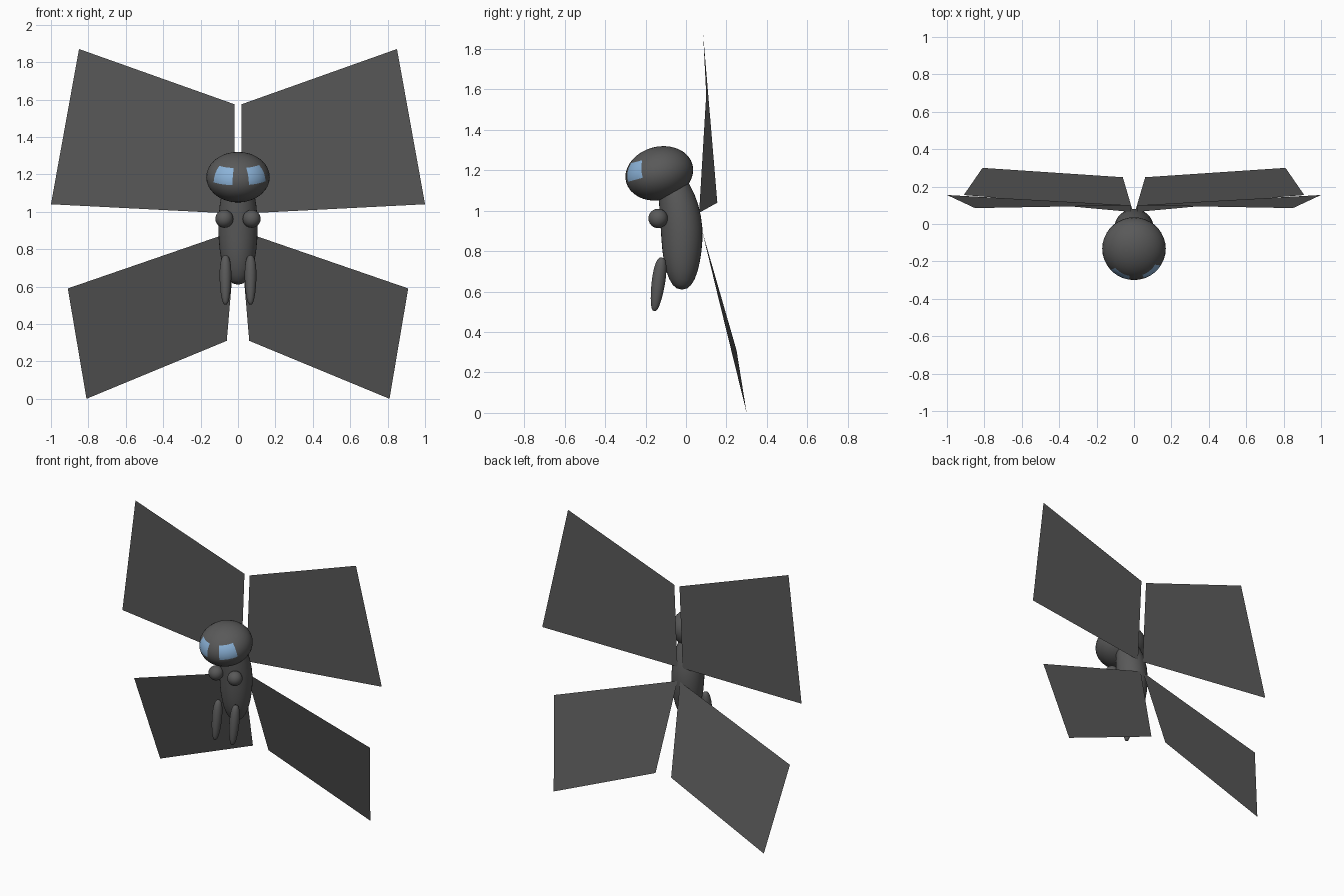
import bpy
import bmesh
from math import radians, degrees, atan2, asin, sqrt
from mathutils import Vector, Matrix

cube = bpy.data.objects.get("Cube")
if cube:
    bpy.data.objects.remove(cube, do_unlink=True)


def material(name, rgb):
    mat = bpy.data.materials.new(name)
    mat.use_nodes = True
    mat.diffuse_color = (*rgb, 1)
    mat.node_tree.nodes["Principled BSDF"].inputs["Base Color"].default_value = (*rgb, 1)
    return mat


GREY = material("dark_grey", (0.1, 0.1, 0.1))
BLUE = material("eye_blue", (0.26, 0.45, 0.69))


def add_object(name, bm, *mats):
    mesh = bpy.data.meshes.new(name)
    bm.to_mesh(mesh)
    bm.free()
    for mat in mats:
        mesh.materials.append(mat)
    obj = bpy.data.objects.new(name, mesh)
    bpy.context.collection.objects.link(obj)
    return obj


def blob(name, centre, radii, tilt=0, fullness=1, taper=0, bend=None, paint=None, segs=32, rings=16):
    """Smooth ellipsoid, optionally fuller at the ends, tapered, bent or painted."""
    bm = bmesh.new()
    bmesh.ops.create_uvsphere(bm, u_segments=segs, v_segments=rings, radius=1)
    for f in bm.faces:
        f.smooth = True
        if paint and paint(f.calc_center_median()):
            f.material_index = 1
    place = Matrix.Translation(centre) @ Matrix.Rotation(radians(tilt), 4, "X")
    for v in bm.verts:
        r = sqrt(max(1 - v.co.z ** 2, 1e-6))
        wide = r ** (fullness - 1) * (1 + taper * v.co.z)
        v.co = place @ Vector((v.co.x * radii[0] * wide, v.co.y * radii[1] * wide, v.co.z * radii[2]))
        if bend:
            v.co.y += bend(v.co.z)
    return add_object(name, bm, GREY, BLUE) if paint else add_object(name, bm, GREY)


def is_eye(c):
    """Two patches of sphere faces, set a little to one side."""
    turn = degrees(atan2(c.x, -c.y))
    height = degrees(asin(c.z / c.length))
    return 0 < height < 40 and (-50 < turn < -10 or 20 < turn < 60)


# Head and bent body
blob("head", (0, -0.132, 1.185), (0.17, 0.17, 0.132), tilt=15, paint=is_eye, segs=36, rings=18)
blob("body", (0, -0.02, 0.915), (0.105, 0.103, 0.305), fullness=0.85,
     bend=lambda z: -0.5 * max(z - 0.85, 0) ** 2)

# Wing corners on the left side
WINGS = {
    "upper_wing": [(0.02, 0.1, 1.575), (0.85, 0.085, 1.87), (1.0, 0.155, 1.04), (0.02, 0.065, 0.99)],
    "lower_wing": [(0.01, 0.08, 0.9), (0.91, 0.155, 0.59), (0.81, 0.3, 0.0), (0.06, 0.25, 0.31)],
}

# Paired parts
for side, s in (("left", 1), ("right", -1)):
    blob(side + "_hand", (s * 0.073, -0.138, 0.962), (0.048, 0.048, 0.048), segs=24, rings=12)
    blob(side + "_leg", (s * 0.067, -0.138, 0.636), (0.031, 0.033, 0.134), tilt=-8,
         fullness=0.75, taper=0.15, segs=24)
    for wing, corners in WINGS.items():
        bm = bmesh.new()
        bm.faces.new([bm.verts.new((s * x, y, z)) for x, y, z in corners])
        add_object(side + "_" + wing, bm, GREY)
